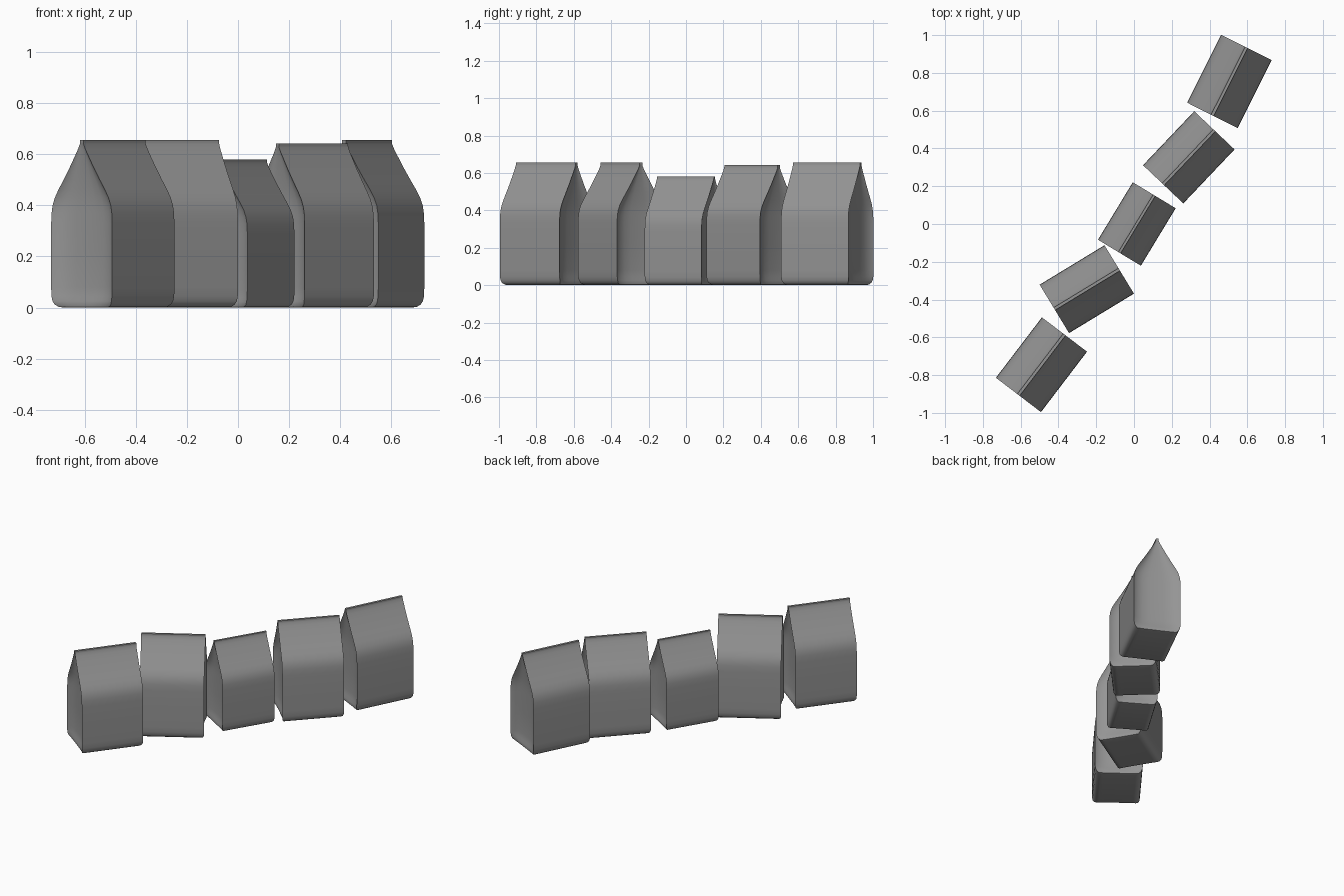
import bpy, bmesh, math

if "Cube" in bpy.data.objects:
    bpy.data.objects.remove(bpy.data.objects["Cube"])

# side profile of a bag: height, half width, inset at the ends, dent of end panel
PROFILE = [
    (0.000, 0.110, 0.025, 0.0), (0.003, 0.125, 0.015, 0.002), (0.012, 0.138, 0.007, 0.008),
    (0.025, 0.145, 0.002, 0.015), (0.045, 0.149, 0.0, 0.023), (0.08, 0.150, 0.0, 0.028),
    (0.22, 0.150, 0.0, 0.030), (0.33, 0.150, 0.0, 0.030), (0.37, 0.148, 0.0, 0.030),
    (0.40, 0.143, 0.0, 0.030), (0.43, 0.132, 0.0, 0.029), (0.46, 0.115, 0.0, 0.027),
    (0.50, 0.089, 0.0, 0.023), (0.55, 0.058, 0.0, 0.017), (0.59, 0.035, 0.0, 0.011),
    (0.62, 0.018, 0.0, 0.006), (0.64, 0.009, 0.0, 0.002), (0.645, 0.008, 0.0, 0.0),
    (0.655, 0.008, 0.0, 0.0)]
HALF_LENGTH = 0.201
STEPS = 10

paper = bpy.data.materials.new("dark_grey_paper")
paper.diffuse_color = (0.3, 0.3, 0.3, 1)
paper.use_nodes = True
paper.node_tree.nodes["Principled BSDF"].inputs["Base Color"].default_value = paper.diffuse_color


def ring(z, w, inset, dent):
    """Outline at one height: flat long sides, end panels dented inward."""
    half = []
    for i in range(STEPS + 1):
        t = -math.cos(math.pi * i / STEPS)
        half.append((HALF_LENGTH - inset - dent * (1 - t ** 4), w * t, z))
    return half + [(-x, -y, z) for x, y, z in half]


def bag(name, x, y, angle, scale):
    bm = bmesh.new()
    rows = [[bm.verts.new(p) for p in ring(*row)] for row in PROFILE]
    n = len(rows[0])
    for a, b in zip(rows, rows[1:]):
        for i in range(n):
            j = (i + 1) % n
            bm.faces.new((a[i], a[j], b[j], b[i]))
    bm.faces.new(rows[0][::-1])
    bm.faces.new(rows[-1])
    bmesh.ops.recalc_face_normals(bm, faces=bm.faces)
    mesh = bpy.data.meshes.new(name)
    bm.to_mesh(mesh)
    bm.free()
    mesh.materials.append(paper)
    ob = bpy.data.objects.new(name, mesh)
    bpy.context.collection.objects.link(ob)
    ob.location = (x, y, 0)
    ob.rotation_euler.z = math.radians(angle)
    ob.scale = (scale,) * 3
    bpy.ops.object.select_all(action='DESELECT')
    ob.select_set(True)
    bpy.context.view_layer.objects.active = ob
    bpy.ops.object.shade_smooth_by_angle(angle=math.radians(40))


# row of folded bags, front to back
for k, spec in enumerate([
        (-0.49, -0.745, 52.7, 1.0), (-0.25, -0.345, 31.3, 1.0), (0.015, 0.0, 58.8, 0.885),
        (0.29, 0.353, 46.5, 0.98), (0.505, 0.755, 63.4, 1.0)], 1):
    bag(f"paper_bag_{k}", *spec)
